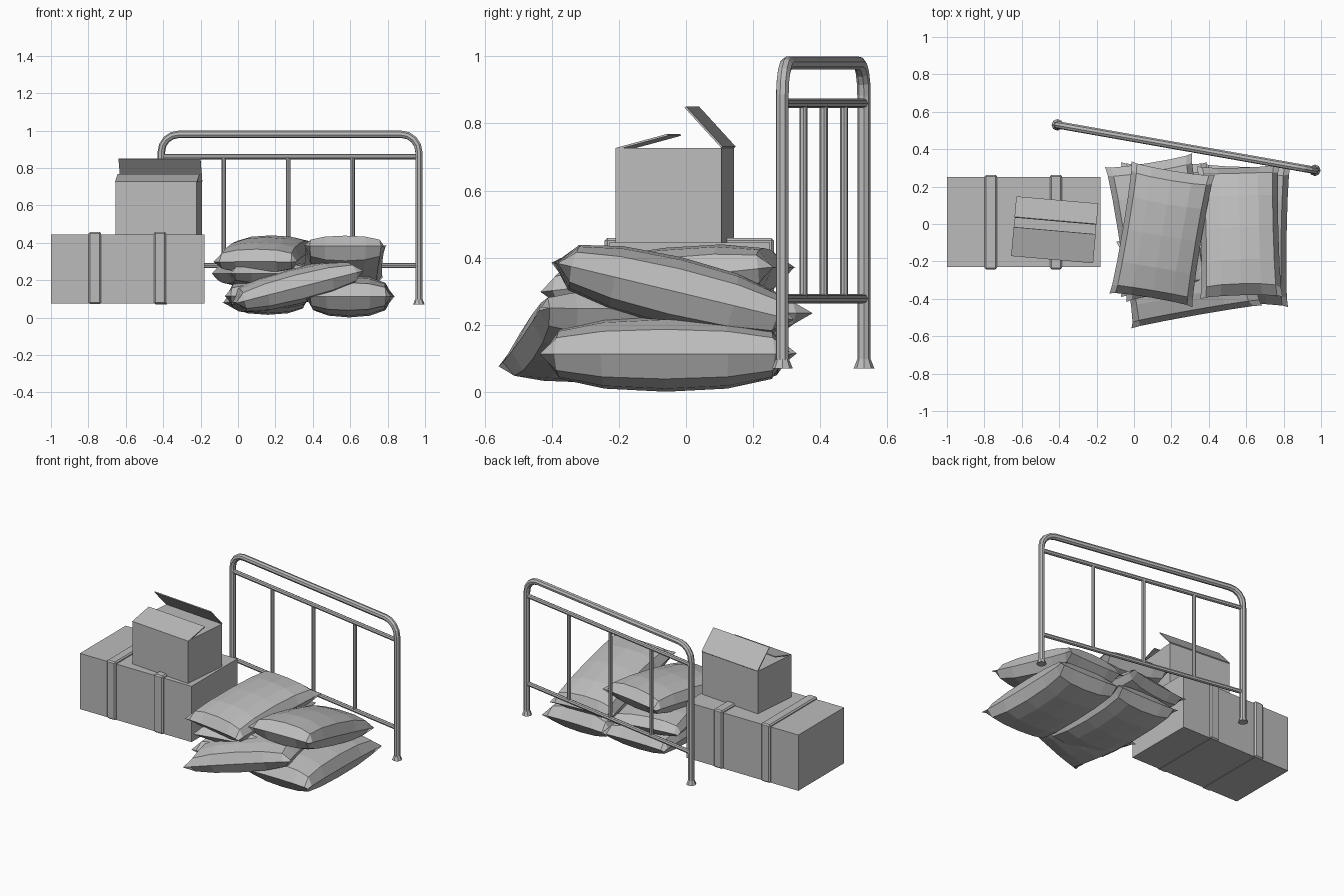
import bpy, bmesh, math
from mathutils import Vector, Matrix

if "Cube" in bpy.data.objects:
    bpy.data.objects.remove(bpy.data.objects["Cube"])

grey = bpy.data.materials.new("plain_grey")
grey.use_nodes = True
grey.diffuse_color = (0.5, 0.5, 0.5, 1)
grey.node_tree.nodes["Principled BSDF"].inputs["Base Color"].default_value = (0.5, 0.5, 0.5, 1)


def add_object(name, data):
    obj = bpy.data.objects.new(name, data)
    bpy.context.collection.objects.link(obj)
    data.materials.append(grey)
    return obj


def mesh_object(name, bm):
    bmesh.ops.recalc_face_normals(bm, faces=bm.faces)
    mesh = bpy.data.meshes.new(name)
    bm.to_mesh(mesh)
    bm.free()
    return add_object(name, mesh)


def box(name, low, high, bevel=0):
    low, high = Vector(low), Vector(high)
    bm = bmesh.new()
    bmesh.ops.create_cube(bm, size=1)
    for v in bm.verts:
        v.co = Vector(a * b for a, b in zip(v.co, high - low))
    obj = mesh_object(name, bm)
    obj.location = (low + high) / 2
    if bevel:
        mod = obj.modifiers.new("chamfer", 'BEVEL')
        mod.width, mod.segments = bevel, 1
    return obj


def tube(name, points, radius):
    curve = bpy.data.curves.new(name, 'CURVE')
    curve.dimensions = '3D'
    curve.bevel_depth, curve.bevel_resolution = radius, 2
    curve.use_fill_caps = True
    spline = curve.splines.new('POLY')
    spline.points.add(len(points) - 1)
    for p, co in zip(spline.points, points):
        p.co = (*co, 1)
    spline.use_smooth = False
    return add_object(name, curve)


# Trunk with two straps
box("trunk", (-1, -0.23, 0.075), (-0.18, 0.25, 0.445))
for side, x in (("right", -0.765), ("left", -0.417)):
    box(side + "_trunk_strap", (x - 0.033, -0.242, 0.073), (x + 0.033, 0.262, 0.459), 0.008)

# Open carton on the trunk, turned slightly
turn = Matrix.Translation((-0.424, -0.033, 0)) @ Matrix.Rotation(math.radians(-5), 4, 'Z')
carton = box("carton", (-0.218, -0.158, 0.445), (0.218, 0.158, 0.727))
carton.matrix_world = turn @ Matrix.Translation((0, 0, 0.586))


def flap(name, y, run, rise):
    bm = bmesh.new()
    ends = [(y, 0.727), (y + run, 0.727 + rise)]
    thick = Vector((-rise, run)).normalized() * 0.006
    ring = [Vector(e) for e in ends] + [Vector(e) - thick for e in reversed(ends)]
    face = bm.faces.new([bm.verts.new((-0.22, *p)) for p in ring])
    grown = bmesh.ops.extrude_face_region(bm, geom=[face])["geom"]
    moved = [g for g in grown if isinstance(g, bmesh.types.BMVert)]
    bmesh.ops.translate(bm, verts=moved, vec=(0.44, 0, 0))
    mesh_object(name, bm).matrix_world = turn


flap("front_carton_flap", -0.158, 0.155, 0.042)
flap("back_carton_flap", 0.158, -0.11, 0.12)

# Metal bed end: bent outer tube, rails, bars and flared feet
start, end = Vector((-0.41, 0.53, 0)), Vector((0.967, 0.287, 0))
span = (end - start).length
along = (end - start) / span


def on_frame(s, z):
    return start + along * s + Vector((0, 0, z))


bend = 0.095
arc = [(bend * (1 - math.cos(a)), 0.98 - bend * (1 - math.sin(a)))
       for a in (math.pi / 2 * i / 4 for i in range(5))]
half = [(0, 0.075)] + arc
outline = half + [(span - s, z) for s, z in reversed(half)]
tube("bed_end_outer_tube", [on_frame(*p) for p in outline], 0.02)
for name, z in (("upper_rail", 0.86), ("lower_rail", 0.278)):
    tube(name, [on_frame(0, z), on_frame(span, z)], 0.014)
for i in range(3):
    s = span * (i + 1) / 4 - 0.01
    tube("bed_end_bar_%d" % (i + 1), [on_frame(s, 0.278), on_frame(s, 0.86)], 0.012)
for name, s in (("right_foot", 0), ("left_foot", span)):
    bm = bmesh.new()
    bmesh.ops.create_cone(bm, cap_ends=True, segments=8, radius1=0.031, radius2=0.02, depth=0.028)
    mesh_object(name, bm).location = on_frame(s, 0.084)


# Pillows: two puffed grids sharing a seam, corners drawn out into ears
def pillow(name, center, half_x, half_y, thick, turn_z, tilt_x=0, tilt_y=0):
    bm = bmesh.new()
    for sign in (1, -1):
        made = bmesh.ops.create_grid(bm, x_segments=6, y_segments=6, size=1)
        for v in made["verts"]:
            t, s = v.co.x * math.pi / 2, v.co.y * math.pi / 2
            u, w = math.sin(t), math.sin(s)
            puff = max(math.cos(t) * math.cos(s), 0) ** 0.6
            if max(abs(u), abs(w)) > 0.999:
                puff = 0
            v.co = (half_x * u * (1 - 0.06 * math.cos(s)),
                    half_y * w * (1 - 0.04 * math.cos(t)),
                    sign * thick * puff)
    bmesh.ops.remove_doubles(bm, verts=bm.verts, dist=0.0005)
    obj = mesh_object(name, bm)
    rot = [Matrix.Rotation(math.radians(a), 4, axis)
           for a, axis in ((turn_z, 'Z'), (tilt_y, 'Y'), (tilt_x, 'X'))]
    obj.matrix_world = Matrix.Translation(center) @ rot[0] @ rot[1] @ rot[2]


pillow("bottom_left_pillow", (0.16, -0.03, 0.115), 0.23, 0.36, 0.1, 0)
pillow("bottom_right_pillow", (0.595, -0.06, 0.113), 0.235, 0.38, 0.112, -1)
pillow("leaning_front_pillow", (0.295, -0.265, 0.165), 0.365, 0.235, 0.1, 10, tilt_y=-14)
pillow("middle_left_pillow", (0.135, -0.02, 0.235), 0.235, 0.365, 0.08, 9)
pillow("top_right_pillow", (0.565, -0.04, 0.3), 0.22, 0.365, 0.105, 1.5, tilt_x=-13.5)
pillow("top_left_pillow", (0.15, -0.055, 0.335), 0.225, 0.36, 0.095, -9.5, tilt_x=6)
